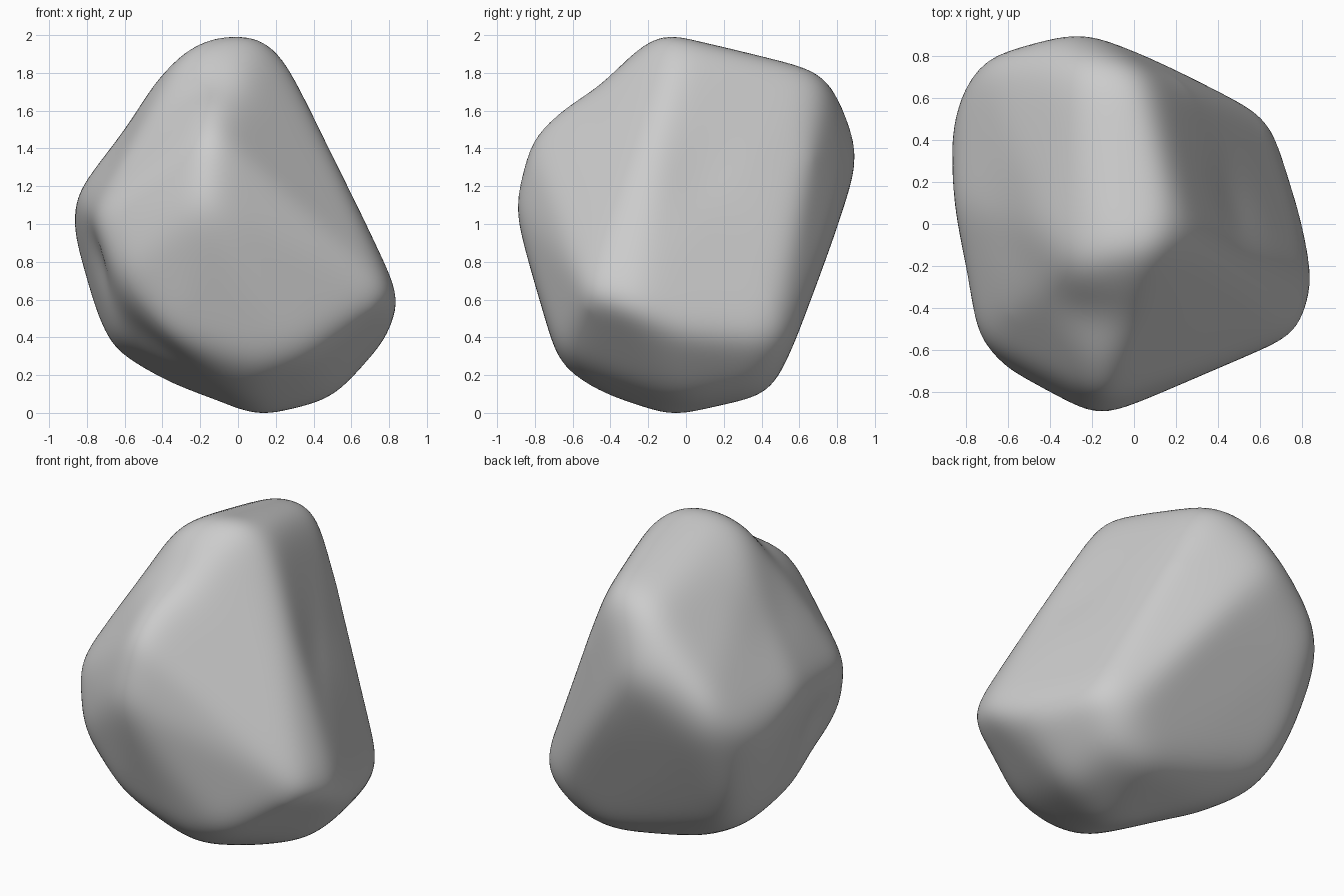
import bpy, bmesh
from math import exp
from mathutils import Vector
from mathutils.bvhtree import BVHTree

cube = bpy.data.objects.get("Cube")
if cube:
    bpy.data.objects.remove(cube, do_unlink=True)

# Main corners of the boulder
corners = [
    # crest
    (.2, .12, 1.91), (.27, -.05, 1.86), (.12, -.12, 2.01), (-.12, -.15, 2.01),
    (-.27, -.2, 1.94), (-.4, -.05, 1.81), (.05, .72, 1.82), (-.25, .76, 1.79),
    # back
    (-.25, .92, 1.39), (-.42, .86, 1.44), (-.7, .78, 1.3), (-.7, .79, 1.08),
    (0, .82, 1.08), (.2, .73, .82), (.49, .56, .37),
    # left bulge
    (-.84, .6, 1.1), (-.86, .4, .95), (-.86, .1, 1.15), (-.75, -.54, 1.05),
    (-.7, .58, .6), (-.75, .3, .57), (-.66, .25, .36),
    # front
    (-.17, -.92, 1.15), (-.14, -.83, 1.5), (-.64, -.66, .75), (-.35, -.67, .42),
    (.1, -.66, .26), (.35, -.66, .32), (.2, -.65, 1.2), (.03, -.42, 1.73),
    # right
    (.81, -.5, .66), (.88, -.28, .59), (.82, 0, .46), (.69, .42, .43), (.63, .5, .42),
    # base
    (.12, -.1, 0), (.5, 0, .09), (.5, .4, .18), (.28, .45, .12), (.05, -.42, .1),
    (-.35, .25, .17), (-.61, .47, .37), (-.62, -.2, .4),
]
centre = Vector((0, 0, 1))
weathering = 1.02  # stone later lost from the corners
hull = bmesh.new()
for c in corners:
    hull.verts.new(centre + (Vector(c) - centre) * weathering)
bmesh.ops.convex_hull(hull, input=hull.verts[:])
tree = BVHTree.FromBMesh(hull)
hull.free()

# Even skin dropped onto the corner hull
rock = bmesh.new()
bmesh.ops.create_icosphere(rock, subdivisions=6, radius=1)
for v in rock.verts:
    v.co = tree.ray_cast(centre, v.co.normalized())[0] or centre + v.co

# Shallow hollows: below the crest, left flank, under the front left, upper left, right face
hollows = [((-.2, -.44, 1.77), .16, .055), ((-.82, -.25, .8), .17, .05),
           ((-.5, -.42, .4), .15, .05), ((-.6, 0, 1.5), .2, .02), ((.5, .1, 1.3), .25, .015)]
for v in rock.verts:
    inward = (centre - v.co).normalized()
    v.co += inward * sum(depth * exp(-((v.co - Vector(p)).length / size) ** 2)
                         for p, size, depth in hollows)

# Weather the edges
for _ in range(22):
    bmesh.ops.smooth_vert(rock, verts=rock.verts, factor=.5,
                          use_axis_x=True, use_axis_y=True, use_axis_z=True)

# Stand on the ground
bmesh.ops.translate(rock, verts=rock.verts, vec=(0, 0, -min(v.co.z for v in rock.verts)))

mesh = bpy.data.meshes.new("boulder")
rock.to_mesh(mesh)
rock.free()
mesh.shade_smooth()
boulder = bpy.data.objects.new("boulder", mesh)
bpy.context.collection.objects.link(boulder)

stone = bpy.data.materials.new("stone grey")
stone.use_nodes = True
colour = (.6, .6, .6, 1)
stone.diffuse_color = colour
stone.node_tree.nodes["Principled BSDF"].inputs["Base Color"].default_value = colour
mesh.materials.append(stone)
